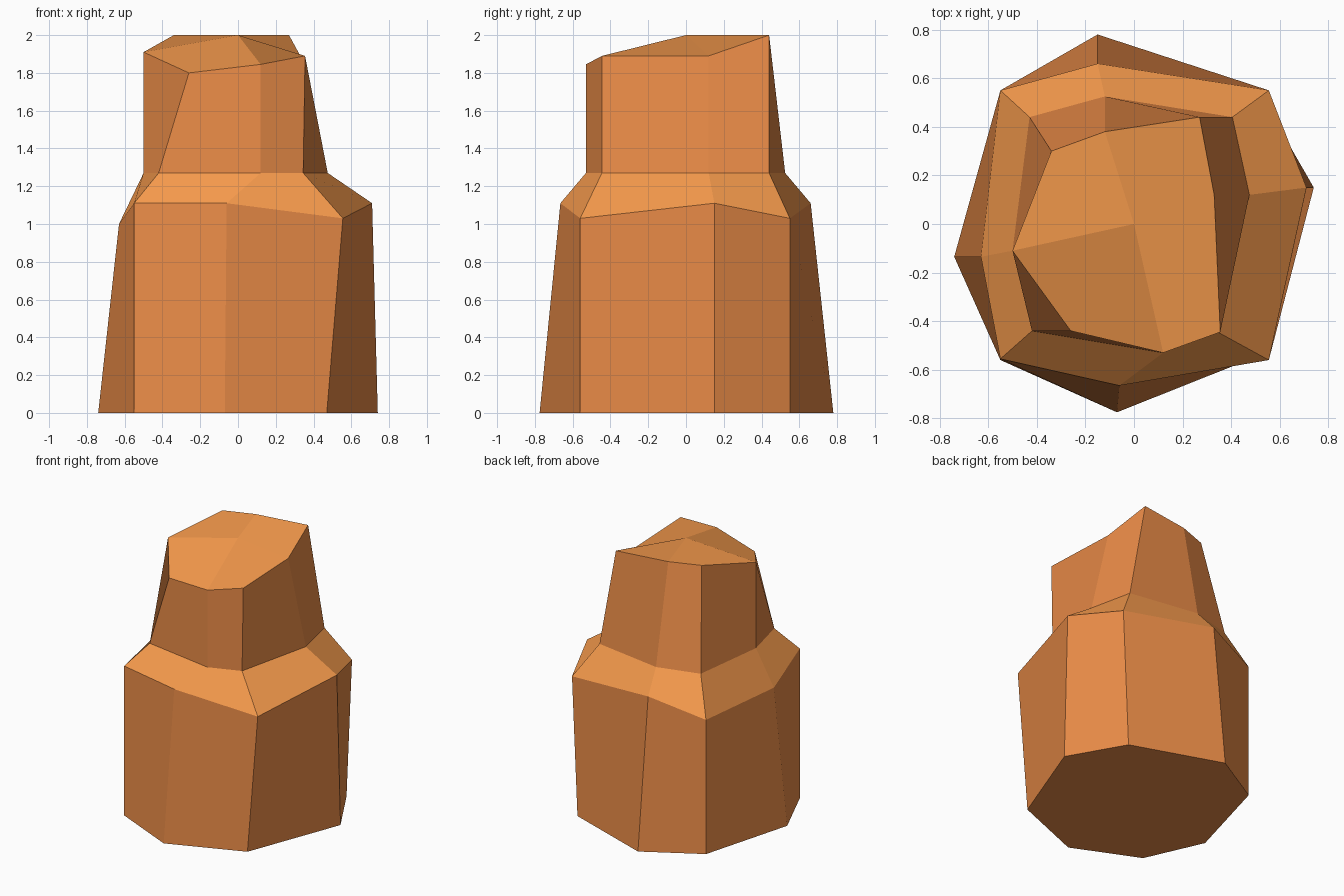
import bpy, bmesh

if "Cube" in bpy.data.objects:
    bpy.data.objects.remove(bpy.data.objects["Cube"])

# Eight-sided cross-sections, counter-clockwise from the left:
# left, front-left, front, front-right, right, back-right, back, back-left
base = [(-.74, -.135, 0), (-.55, -.56, 0), (-.07, -.775, 0), (.47, -.56, 0),
        (.74, .15, 0), (.51, .55, 0), (-.15, .78, 0), (-.55, .55, 0)]
shoulder = [(-.63, -.135, 1.0), (-.55, -.555, 1.11), (-.06, -.665, 1.11), (.555, -.56, 1.03),
            (.71, .15, 1.11), (.555, .55, 1.03), (-.15, .66, 1.11), (-.55, .55, 1.0)]
neck = [(-.50, -.11, 1.27), (-.42, -.44, 1.27), (.12, -.53, 1.27), (.345, -.445, 1.27),
        (.475, .12, 1.27), (.405, .44, 1.27), (-.12, .525, 1.27), (-.43, .44, 1.27)]
rim = [(-.50, -.11, 1.91), (-.26, -.44, 1.80), (.12, -.53, 1.845), (.355, -.445, 1.89),
       (.33, .12, 1.89), (.27, .44, 2.0), (-.12, .38, 2.0), (-.34, .30, 2.0)]

bm = bmesh.new()
rings = [[bm.verts.new(p) for p in ring] for ring in (base, shoulder, neck, rim)]

# Sides: bridge each section to the next; the sloping shoulder band is lighter
for level, (low, high) in enumerate(zip(rings, rings[1:])):
    for i in range(8):
        j = (i + 1) % 8
        face = bm.faces.new((low[j], high[j], high[i], low[i]))
        face.material_index = 1 if level == 1 else 0

# Underside, and a light top made of four facets around a centre point
bm.faces.new(rings[0][::-1])
peak = bm.verts.new((0, 0, 2))
top = rings[-1]
for i in range(0, 8, 2):
    face = bm.faces.new((peak, top[i], top[i + 1], top[(i + 2) % 8]))
    face.material_index = 1

mesh = bpy.data.meshes.new("rock_pillar")
bm.to_mesh(mesh)
bm.free()
rock = bpy.data.objects.new("rock_pillar", mesh)
bpy.context.collection.objects.link(rock)

# Orange stone walls and paler ledges
for name, colour in (("stone_wall", (0.82, 0.26, 0.063, 1)),
                     ("stone_ledge", (0.95, 0.335, 0.075, 1))):
    mat = bpy.data.materials.new(name)
    mat.diffuse_color = colour
    mat.use_nodes = True
    mat.node_tree.nodes["Principled BSDF"].inputs["Base Color"].default_value = mat.diffuse_color
    mesh.materials.append(mat)
